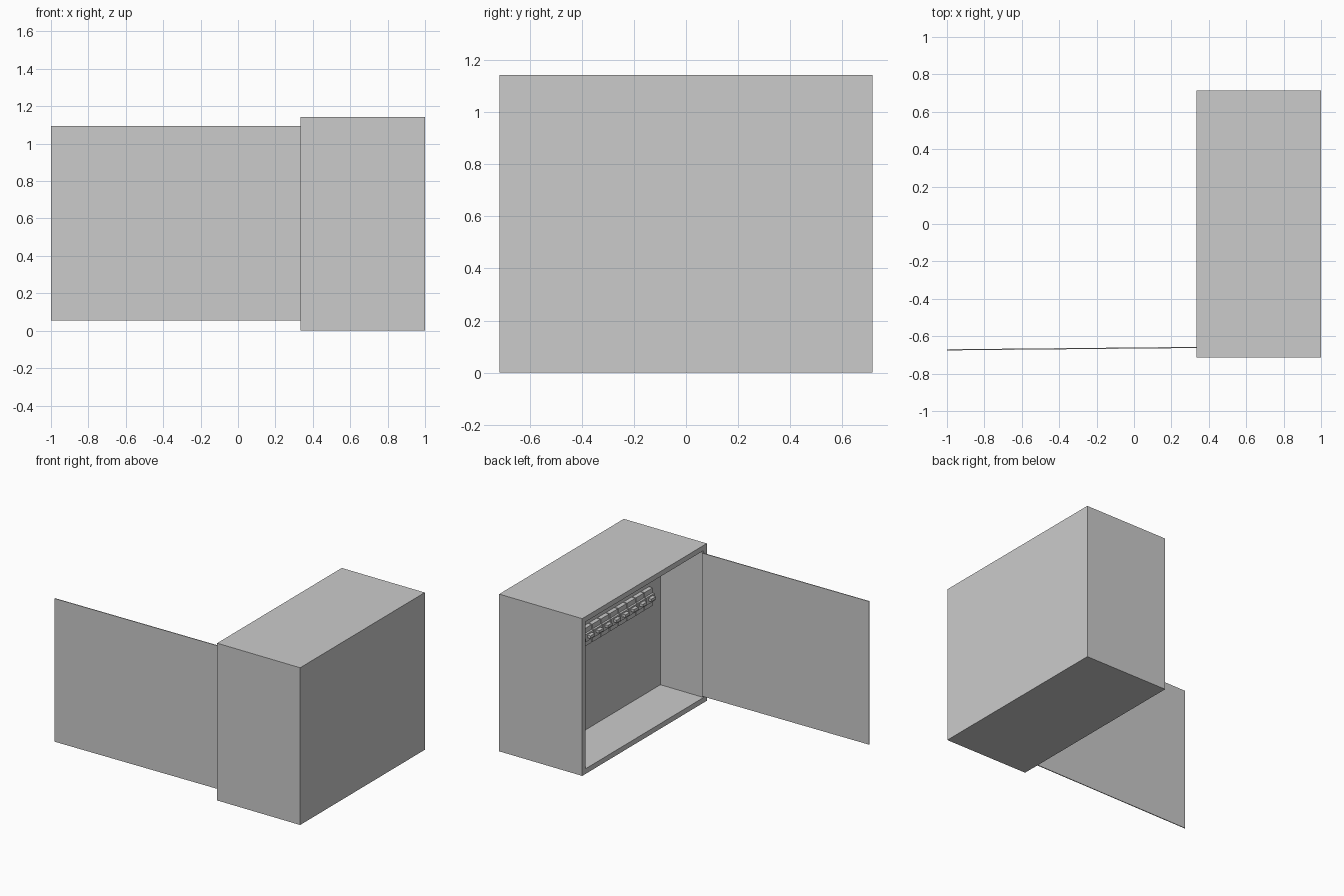
import bpy, bmesh, math
from mathutils import Matrix, Vector

if "Cube" in bpy.data.objects:
    bpy.data.objects.remove(bpy.data.objects["Cube"])


def finish(name, bm):
    bmesh.ops.recalc_face_normals(bm, faces=bm.faces)
    mesh = bpy.data.meshes.new(name)
    bm.to_mesh(mesh)
    bm.free()
    ob = bpy.data.objects.new(name, mesh)
    bpy.context.collection.objects.link(ob)
    return ob


def add_box(bm, lo, hi):
    lo, hi = Vector(lo), Vector(hi)
    m = Matrix.Translation((lo + hi) / 2) @ Matrix.Diagonal((*(hi - lo), 1))
    return bmesh.ops.create_cube(bm, size=1, matrix=m)["verts"]


# Cabinet body: solid box with a recess sunk into the open -x side
BACK = 0.68
bm = bmesh.new()
add_box(bm, (0.333, -0.715, 0), (1, 0.715, 1.142))
bm.normal_update()
mouth = min(bm.faces, key=lambda f: f.calc_center_median().x)
bmesh.ops.inset_region(bm, faces=[mouth], thickness=0.053)
new = bmesh.ops.extrude_face_region(bm, geom=[mouth])["geom"]
bmesh.ops.translate(bm, vec=(BACK - 0.333, 0, 0),
                    verts=[v for v in new if isinstance(v, bmesh.types.BMVert)])
if mouth.is_valid:
    bmesh.ops.delete(bm, geom=[mouth], context='FACES_ONLY')
finish("cabinet_body", bm)

# Door: thin sheet swung open, hinged at the front edge of the opening
bm = bmesh.new()
add_box(bm, (-1.333, -0.003, 0.055), (0, 0.003, 1.095))
door = finish("door", bm)
door.location = (0.333, -0.660, 0)
door.rotation_euler.z = math.radians(0.55)

# Mounting rail on the back of the recess
bm = bmesh.new()
add_box(bm, (BACK - 0.012, -0.56, 0.715), (BACK, 0.56, 0.755))
finish("mounting_rail", bm)

# Row of stepped switch modules, each with a small lever
N, W = 11, 0.1
profile = [(0, 0.67), (0.03, 0.67), (0.03, 0.71), (0.045, 0.71),
           (0.045, 0.765), (0.03, 0.765), (0.03, 0.80), (0, 0.80)]
for i in range(N):
    y = (i - (N - 1) / 2) * W
    bm = bmesh.new()
    face = bm.faces.new([bm.verts.new((BACK - d, y - 0.046, z)) for d, z in profile])
    ext = bmesh.ops.extrude_face_region(bm, geom=[face])["geom"]
    bmesh.ops.translate(bm, vec=(0, 0.092, 0),
                        verts=[v for v in ext if isinstance(v, bmesh.types.BMVert)])
    add_box(bm, (BACK - 0.07, y - 0.025, 0.735), (BACK - 0.045, y + 0.025, 0.755))
    finish(f"switch_module_{i + 1}", bm)
